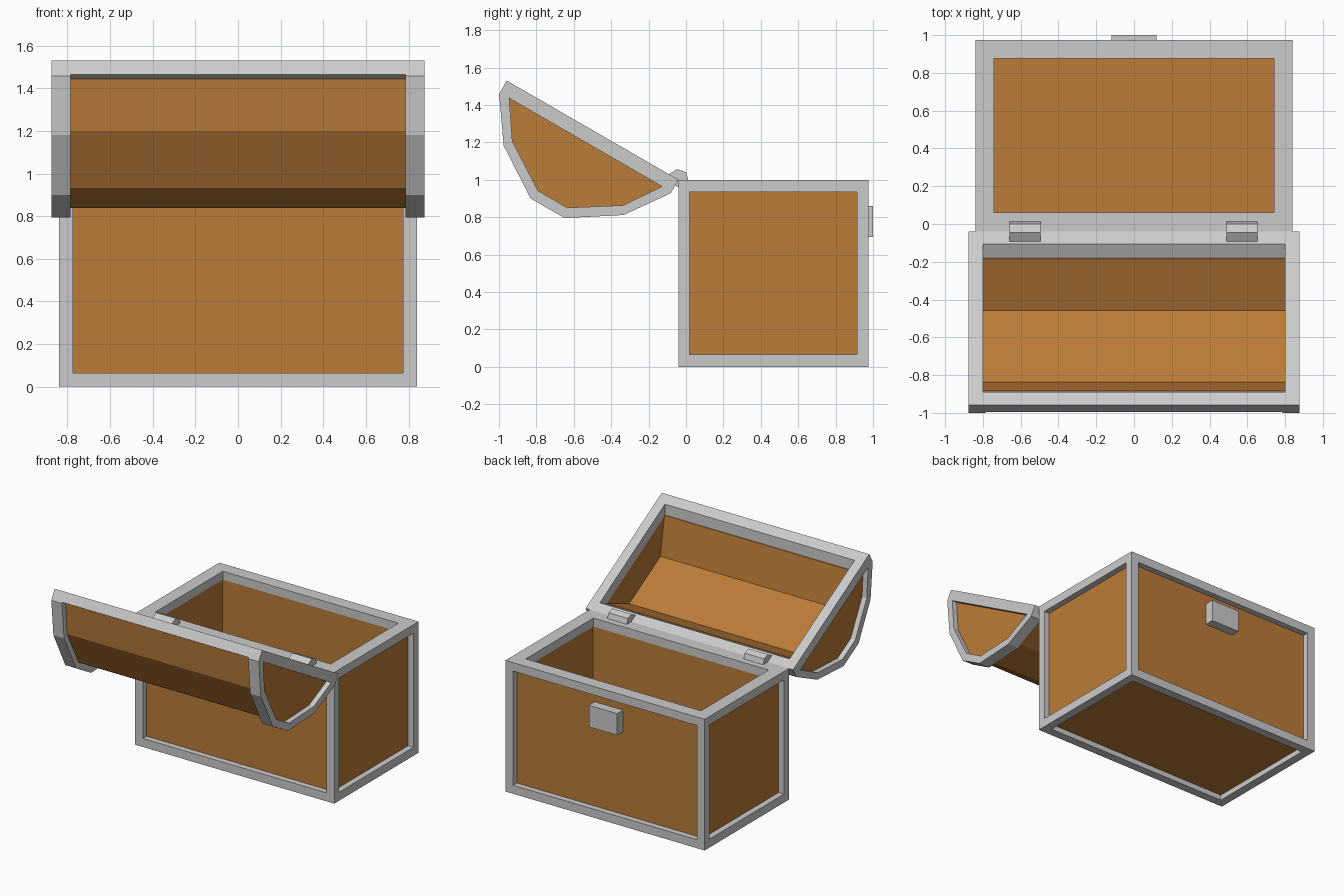
import bpy, bmesh

if "Cube" in bpy.data.objects:
    bpy.data.objects.remove(bpy.data.objects["Cube"])

wood = bpy.data.materials.new("wood")
wood.diffuse_color = (0.5, 0.2, 0.04, 1)
wood.use_nodes = True
wood.node_tree.nodes["Principled BSDF"].inputs["Base Color"].default_value = wood.diffuse_color


def mesh_object(name, verts, faces, mat=None):
    bm = bmesh.new()
    vs = [bm.verts.new(v) for v in verts]
    for f in faces:
        bm.faces.new([vs[i] for i in f])
    bmesh.ops.recalc_face_normals(bm, faces=bm.faces[:])
    me = bpy.data.meshes.new(name)
    bm.to_mesh(me)
    bm.free()
    if mat:
        me.materials.append(mat)
    ob = bpy.data.objects.new(name, me)
    bpy.context.collection.objects.link(ob)
    return ob


def bridge(a, b, n, closed=True):
    """Quads between two loops of n vertices starting at a and b."""
    return [(a + i, a + (i + 1) % n, b + (i + 1) % n, b + i)
            for i in range(n if closed else n - 1)]


def prism(name, profile, x0, x1, mat=None):
    n = len(profile)
    verts = [(x, y, z) for x in (x0, x1) for y, z in profile]
    faces = bridge(0, n, n) + [tuple(range(n)), tuple(range(n, 2 * n))]
    return mesh_object(name, verts, faces, mat)


def box(name, x0, x1, y0, y1, z0, z1, mat=None):
    return prism(name, [(y0, z0), (y1, z0), (y1, z1), (y0, z1)], x0, x1, mat)


def rect(hx, y0, y1, h):
    return [(-hx, y0, h), (hx, y0, h), (hx, y1, h), (-hx, y1, h)]


def ring(name, loops):
    """Closed rectangular frame swept through four rectangular loops."""
    verts = [p for l in loops for p in l]
    faces = [f for i in range(4) for f in bridge(4 * i, 4 * ((i + 1) % 4), 4)]
    return mesh_object(name, verts, faces)


# Chest body: metal frame
HX, Y0, Y1, B = 0.84, -0.04, 0.975, 0.065
for name, z0, z1, w in (("bottom_frame", 0, B, B), ("top_rim", 1 - B, 1, 0.1)):
    outer, inner = (HX, Y0, Y1), (HX - w, Y0 + w, Y1 - w)
    ring(name, [rect(*outer, z0), rect(*outer, z1), rect(*inner, z1), rect(*inner, z0)])
for x in (-HX, HX - B):
    for y in (Y0, Y1 - 0.06):
        box("corner_post", x, x + B, y, y + 0.06, B, 1 - B)

# Chest body: recessed wooden walls and floor
R, T = 0.045, 0.095
for name, y in (("front_wall", Y0 + R), ("back_wall", Y1 - T)):
    box(name, -HX + R, HX - R, y, y + T - R, 0.05, 0.95, wood)
for x in (-HX + R, HX - T):
    box("side_wall", x, x + T - R, Y0 + R, Y1 - R, 0.05, 0.95, wood)
box("floor", -HX + R, HX - R, Y0 + R, Y1 - R, 0.04, 0.08, wood)

# Latch
box("latch", -0.12, 0.12, 0.9, 1.0, 0.695, 0.86)


# Open lid: u runs from the hinge along the lid, v is depth into the vault
def lid(u, v):
    return (Y0 - 0.866 * u - 0.5 * v, 1 + 0.5 * u - 0.866 * v)


def symmetric(half):
    return half + [(1.06 - u, v) for u, v in reversed(half)]


def lid_points(points):
    return [(x, *lid(u, v)) for x, u, v in points]


# Lid rim with sloping inner faces along the length
LX, V = 0.875, 0.075
ring("lid_rim", [lid_points(rect(*l)) for l in (
    (LX, 0, 1.06, 0), (LX, 0, 1.06, V), (0.80, 0.125, 0.935, V), (0.80, 0.075, 0.98, 0))])

# Lid end arches
arch_out = symmetric([(0, 0), (0, 0.083), (0.16, 0.31), (0.425, 0.482)])
arch_in = symmetric([(0.05, 0), (0.05, 0.063), (0.188, 0.266), (0.44, 0.427)])
for x0, x1 in ((-LX, -0.785), (0.785, LX)):
    verts = lid_points([(x, u, v) for x in (x0, x1) for p in (arch_out, arch_in) for u, v in p])
    faces = [f for a, b in ((0, 8), (8, 24), (24, 16), (16, 0))
             for f in bridge(a, b, 8, False)]
    faces += [(0, 8, 24, 16), (7, 15, 31, 23)]
    mesh_object("lid_arch", verts, faces)

# Lid wooden vault: faceted outside, simpler hollow inside
v_out = symmetric([(0.04, 0.07), (0.182, 0.275), (0.437, 0.438)])
v_in = [(0.126, 0.07), (0.31, 0.30), (0.745, 0.30), (0.934, 0.07)]
verts, faces, caps = [], [], []
for prof, hx in ((v_out, 0.835), (v_in, 0.80)):
    s, n = len(verts), len(prof)
    verts += lid_points([(x, u, v) for x in (-hx, hx) for u, v in prof])
    faces += bridge(s, s + n, n, False)
    faces += [tuple(range(s, s + n)), tuple(range(s + n, s + 2 * n))]
    caps.append((s, s + n - 1, s + 2 * n - 1, s + n))
o, i = caps
faces += [(o[k], o[(k + 1) % 4], i[(k + 1) % 4], i[k]) for k in range(4)]
mesh_object("lid_vault", verts, faces, wood)

# Hinges
hinge = [(0.015, 0.99), (0.0, 1.04), (-0.045, 1.057), (-0.092, 1.03), (-0.08, 0.98), (-0.04, 0.96)]
for x in (-0.66, 0.49):
    prism("hinge", hinge, x, x + 0.165)
